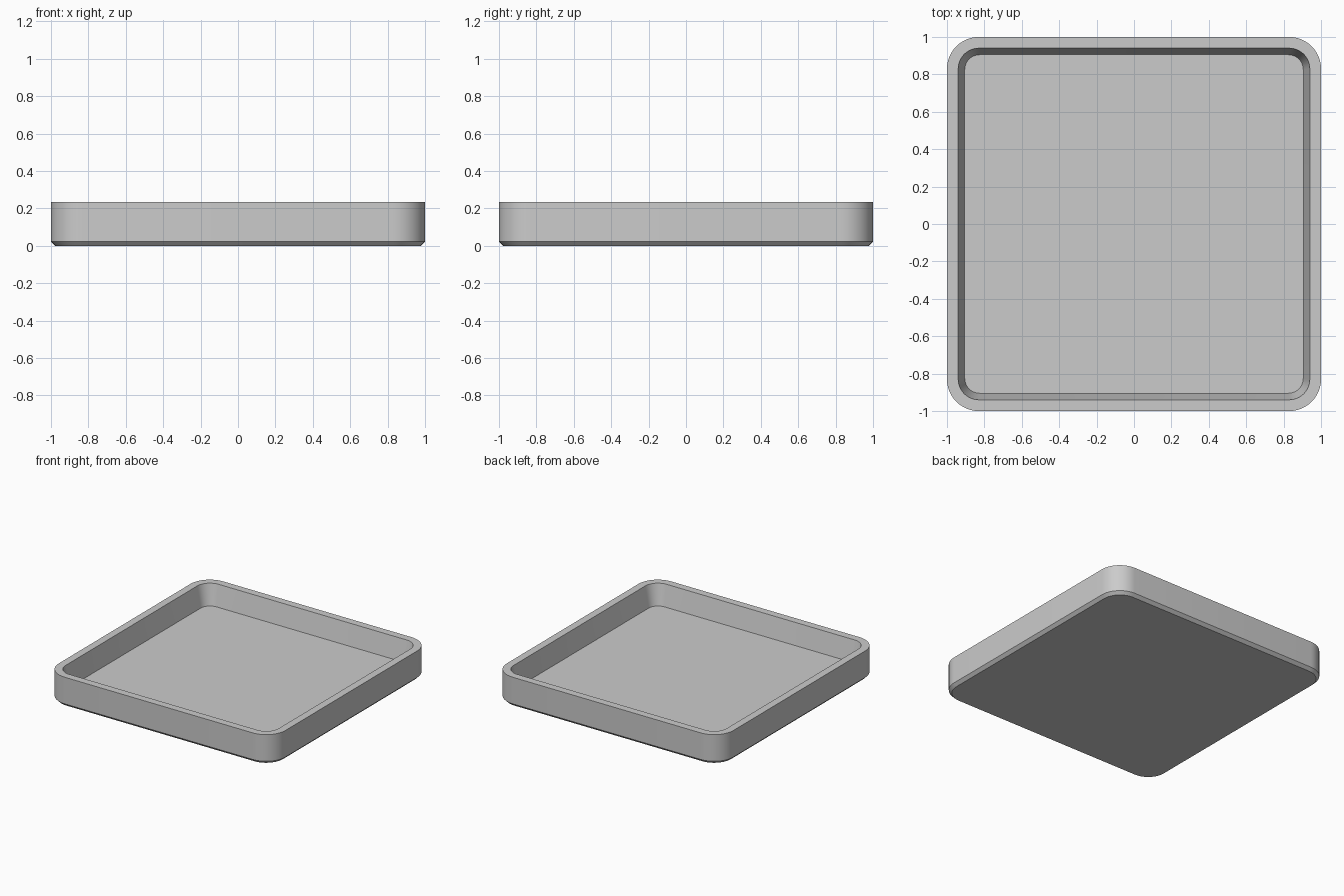
import bpy
import bmesh
from math import cos, sin, pi

cube = bpy.data.objects.get("Cube")
if cube:
    bpy.data.objects.remove(cube, do_unlink=True)

CORNER_STEPS = 12


def make_material(name, value):
    mat = bpy.data.materials.new(name)
    mat.use_nodes = True
    colour = (value, value, value, 1)
    mat.diffuse_color = colour
    mat.node_tree.nodes["Principled BSDF"].inputs["Base Color"].default_value = colour
    return mat


def rounded_square(bm, half, radius, z):
    """Return a ring of vertices around a square with rounded corners."""
    ring = []
    centre = half - radius
    for corner, (sx, sy) in enumerate([(1, 1), (-1, 1), (-1, -1), (1, -1)]):
        for step in range(CORNER_STEPS + 1):
            a = (corner + step / CORNER_STEPS) * pi / 2
            ring.append(bm.verts.new((sx * centre + radius * cos(a),
                                      sy * centre + radius * sin(a), z)))
    return ring


# Tray section from underside to floor: half width, corner radius, height
section = [
    (0.977, 0.147, 0),      # underside
    (1, 0.17, 0.023),       # top of chamfer
    (1, 0.17, 0.235),       # outer rim
    (0.94, 0.11, 0.235),    # inner rim
    (0.905, 0.08, 0.07),    # floor
]

bm = bmesh.new()
rings = [rounded_square(bm, *level) for level in section]
for low, high in zip(rings, rings[1:]):
    for i in range(len(low)):
        j = (i + 1) % len(low)
        bm.faces.new((low[i], low[j], high[j], high[i]))
bm.faces.new(reversed(rings[0]))
bm.faces.new(rings[-1])

mesh = bpy.data.meshes.new("tray")
bm.to_mesh(mesh)
bm.free()
tray = bpy.data.objects.new("tray", mesh)
bpy.context.collection.objects.link(tray)
mesh.materials.append(make_material("light grey", 0.6))

# Smooth the rounded corners, keep the rims and chamfer crisp
bpy.context.view_layer.objects.active = tray
tray.select_set(True)
bpy.ops.object.shade_smooth_by_angle(angle=pi / 6)
